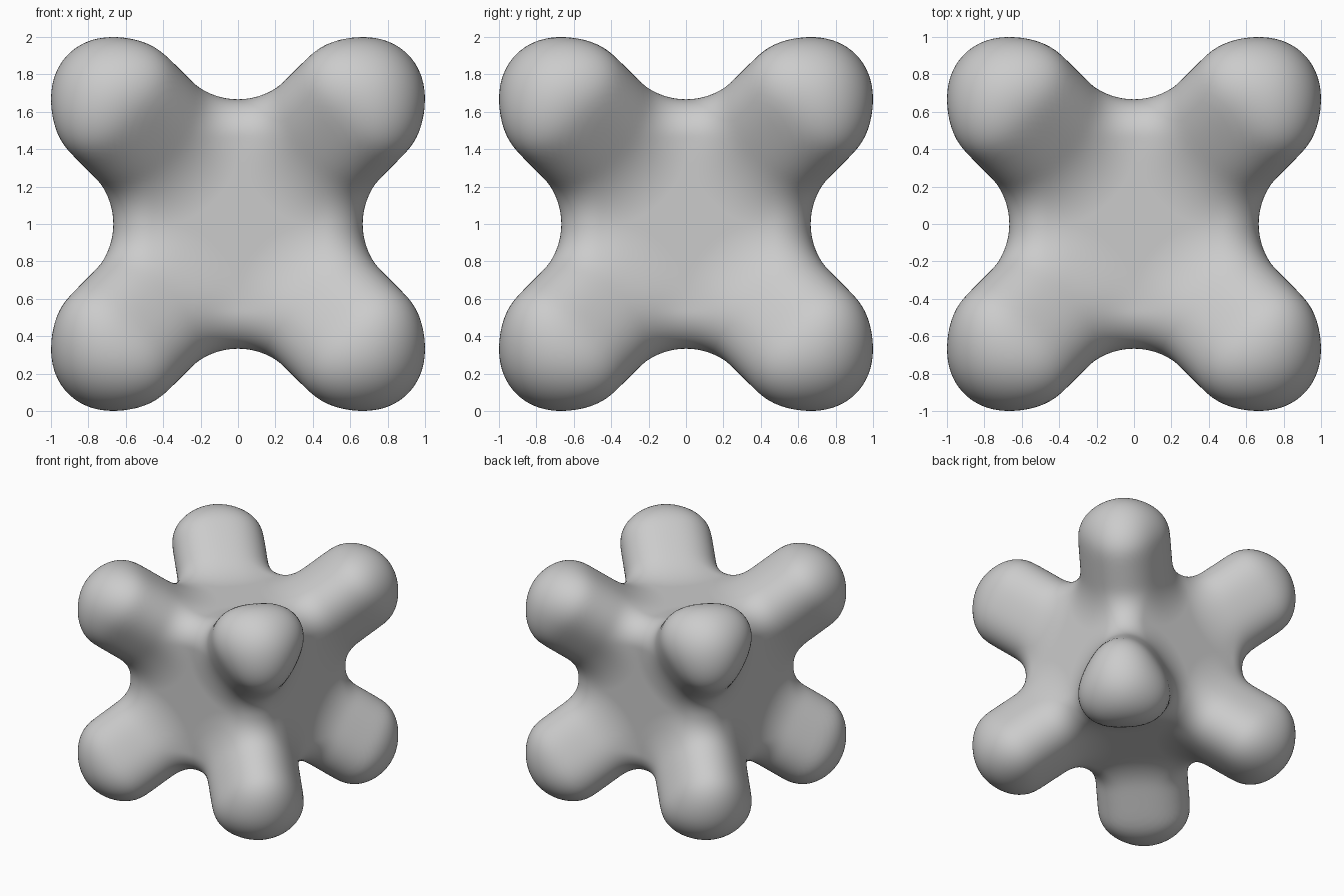
import bpy
import bmesh
from mathutils import Vector

default = bpy.data.objects.get("Cube")
if default:
    bpy.data.objects.remove(default, do_unlink=True)

THIRD = 1 / 3      # arm radius, and half the spread of the arm tips
ROUNDING = 0.2     # radius of the core's edges
BLEND = 0.11       # width of the fillet between core and arms
FLARE = 0.025      # how far the arms swell towards the core's edges
ARM_START = Vector((THIRD, THIRD, THIRD))
ARM = ARM_START.copy()   # arm axis, ending at the arm tip
AXIS = ARM.normalized()
CORE = Vector((1, 1, 1)) * (2 * THIRD - ROUNDING)


def core_distance(q):
    """Rounded cube."""
    d = q - CORE
    outside = Vector([max(c, 0) for c in d]).length
    return outside + min(max(d), 0) - ROUNDING


def arm_distance(q):
    """Diagonal capsule with a softly three-cornered section."""
    d = q - ARM_START
    along = min(max(d.dot(ARM) / ARM.length_squared, 0), 1)
    offset = d - ARM * along
    side = d - AXIS * d.dot(AXIS)
    if side.length < 1e-6:
        return offset.length - THIRD
    s = side.normalized()
    lobes = 1 - 7.35 * s.x * s.y * s.z
    fade = (side.length / offset.length) ** 4
    return offset.length - THIRD - FLARE * lobes * fade


def body_distance(p):
    """Core and eight mirrored arms joined by a fillet."""
    q = Vector((abs(p.x), abs(p.y), abs(p.z)))
    core, arm = core_distance(q), arm_distance(q)
    overlap = max(BLEND - abs(core - arm), 0)
    return min(core, arm) - overlap * overlap / (4 * BLEND)


def surface_point(direction):
    """Walk out along a ray from the centre to the surface."""
    near, far = 0.5, 1.7
    for _ in range(17):
        mid = (near + far) / 2
        if body_distance(direction * mid) < 0:
            near = mid
        else:
            far = mid
    return direction * near


# Body: a fine sphere shaped into the rounded core with eight arms
bm = bmesh.new()
bmesh.ops.create_icosphere(bm, subdivisions=7, radius=1)
for v in bm.verts:
    v.co = surface_point(v.co.normalized())
# Relax the stretched mesh slightly
bmesh.ops.smooth_vert(bm, verts=bm.verts, factor=0.5,
                      use_axis_x=True, use_axis_y=True, use_axis_z=True)
for v in bm.verts:
    v.co.z += 1
for f in bm.faces:
    f.smooth = True
mesh = bpy.data.meshes.new("eight_armed_body")
bm.to_mesh(mesh)
bm.free()
body = bpy.data.objects.new("eight_armed_body", mesh)
bpy.context.collection.objects.link(body)

# Plain grey material
grey = bpy.data.materials.new("light_grey")
grey.use_nodes = True
colour = (0.6, 0.6, 0.6, 1)
grey.diffuse_color = colour
grey.node_tree.nodes["Principled BSDF"].inputs["Base Color"].default_value = colour
mesh.materials.append(grey)
